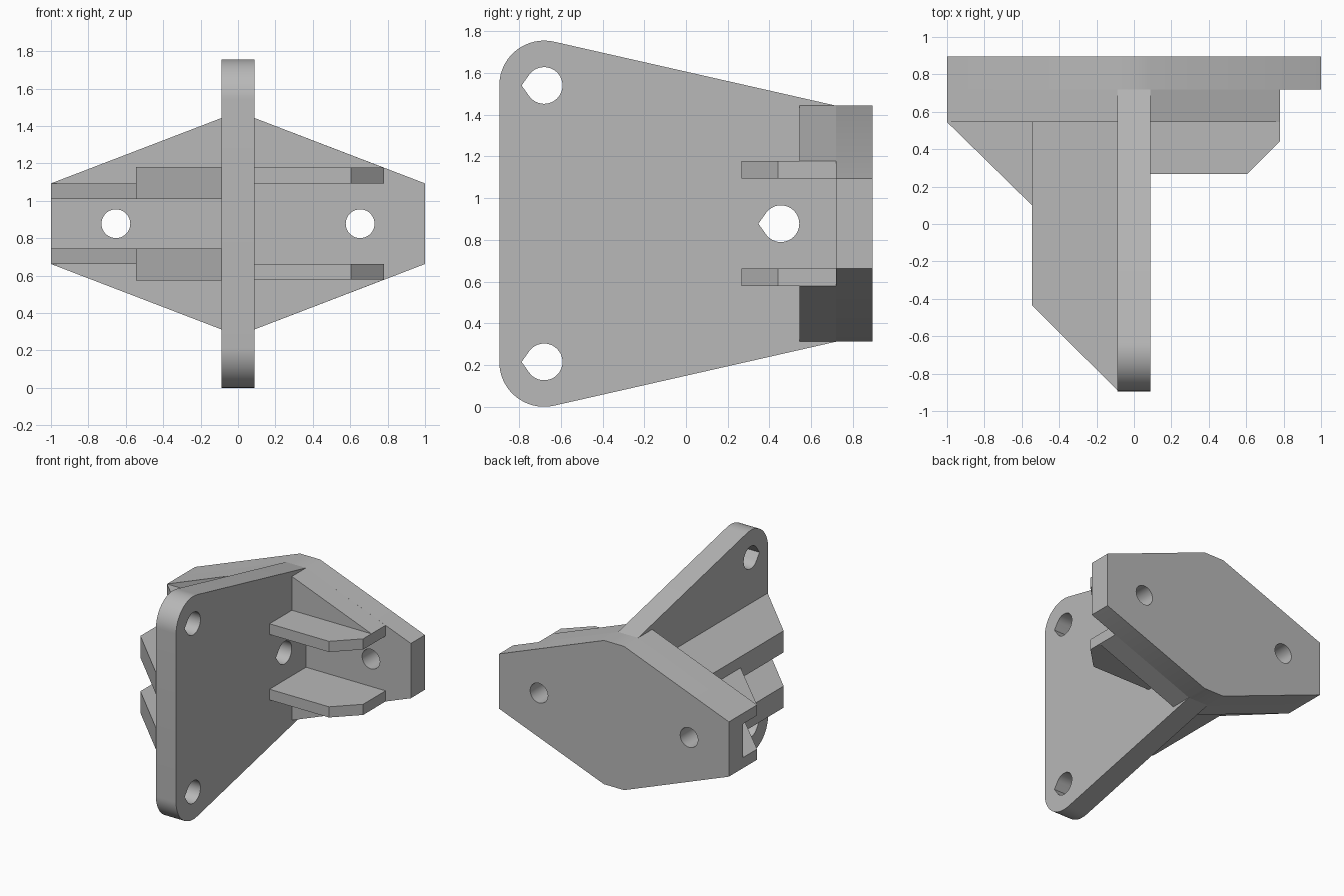
import bpy, bmesh, math
from mathutils import Vector

cube = bpy.data.objects.get("Cube")
if cube:
    bpy.data.objects.remove(cube, do_unlink=True)

grey = bpy.data.materials.new("plain grey")
grey.use_nodes = True
grey.diffuse_color = (0.48, 0.48, 0.48, 1)
grey.node_tree.nodes["Principled BSDF"].inputs["Base Color"].default_value = grey.diffuse_color

MID = 0.8775       # height of the mirror plane
T = 0.0875         # half thickness of the upright plate
BACK, FACE, LIP = 0.895, 0.72, 0.545   # depths of the wall layers

# Where profile coordinates (u, v) and depth d go for each extrusion axis
AXES = {"x": lambda u, v, d: (d, u, v),
        "y": lambda u, v, d: (u, d, v),
        "z": lambda u, v, d: (u, v, d)}


def prism(name, profile, axis, start, end):
    place = AXES[axis]
    bm = bmesh.new()
    face = bm.faces.new([bm.verts.new(place(u, v, start)) for u, v in profile])
    moved = bmesh.ops.extrude_face_region(bm, geom=[face])["geom"]
    bmesh.ops.translate(bm, vec=Vector(place(0, 0, end - start)),
                        verts=[g for g in moved if isinstance(g, bmesh.types.BMVert)])
    bmesh.ops.recalc_face_normals(bm, faces=bm.faces)
    mesh = bpy.data.meshes.new(name)
    bm.to_mesh(mesh)
    bm.free()
    mesh.materials.append(grey)
    ob = bpy.data.objects.new(name, mesh)
    bpy.context.collection.objects.link(ob)
    return ob


def activate(ob):
    bpy.ops.object.select_all(action='DESELECT')
    ob.select_set(True)
    bpy.context.view_layer.objects.active = ob


def cut(ob, cutter):
    mod = ob.modifiers.new("hole", 'BOOLEAN')
    mod.operation, mod.solver, mod.object = 'DIFFERENCE', 'EXACT', cutter
    activate(ob)
    bpy.ops.object.modifier_apply(modifier=mod.name)
    bpy.data.objects.remove(cutter, do_unlink=True)


def arc(cu, cv, r, a0, a1, n):
    angles = [math.radians(a0 + (a1 - a0) * i / n) for i in range(n + 1)]
    return [(cu + r * math.cos(a), cv + r * math.sin(a)) for a in angles]


def flip(profile):
    return [(u, 2 * MID - v) for u, v in profile]


# Upright plate with rounded front corners
top = [(FACE, 1.443)] + arc(-0.68, 1.54, 0.215, 77.5, 180, 20)
upright = prism("upright_plate", top + flip(top)[::-1], "x", -T, T)

# Teardrop holes pointing forward
for cy, cz in ((-0.68, 1.54), (-0.68, 2 * MID - 1.54), (0.455, MID)):
    drop = arc(cy, cz, 0.088, -145, 145, 32) + [(cy - 0.108, cz)]
    cut(upright, prism("hole_cutter", drop, "x", -0.3, 0.3))

# Six-sided back wall with two round holes
upper = [(1, 1.093), (T, 1.443), (-T, 1.443), (-1, 1.093)]
wall = prism("back_wall", upper + flip(upper)[::-1], "y", FACE, BACK)
for cx in (-0.653, 0.653):
    cut(wall, prism("hole_cutter", arc(cx, MID, 0.077, 0, 350, 35), "y", 0.6, 1))

# Thickened wall edges and horizontal ribs, mirrored above and below the middle
left_edge = [(T, 1.177), (0.78, 1.177), (T, 1.443)]
right_edge = [(-T, 1.443), (-1, 1.093), (-1, 1.01), (-T, 1.01)]
left_rib = [(T, FACE), (T, 0.267), (0.605, 0.267), (0.78, 0.442), (0.78, FACE)]
right_rib = [(-T, LIP), (-T, -0.89), (-LIP, -0.435), (-LIP, LIP)]
right_wing = [(-LIP, 0.1), (-1, LIP), (-LIP, LIP)]

for side, mirror in (("upper", False), ("lower", True)):
    for name, shape in (("left_wall_edge", left_edge), ("right_wall_edge", right_edge)):
        prism(f"{side}_{name}", flip(shape) if mirror else shape, "y", LIP, FACE)
    for name, shape, lo, hi in (("left_rib", left_rib, 1.093, 1.177),
                                ("right_rib", right_rib, 1.01, 1.18),
                                ("right_rib_wing", right_wing, 1.01, 1.093)):
        if mirror:
            lo, hi = 2 * MID - hi, 2 * MID - lo
        prism(f"{side}_{name}", shape, "z", lo, hi)

# Smooth the round corners and bores, keep the edges crisp
for ob in (upright, wall):
    activate(ob)
    bpy.ops.object.shade_smooth_by_angle(angle=math.radians(25))
